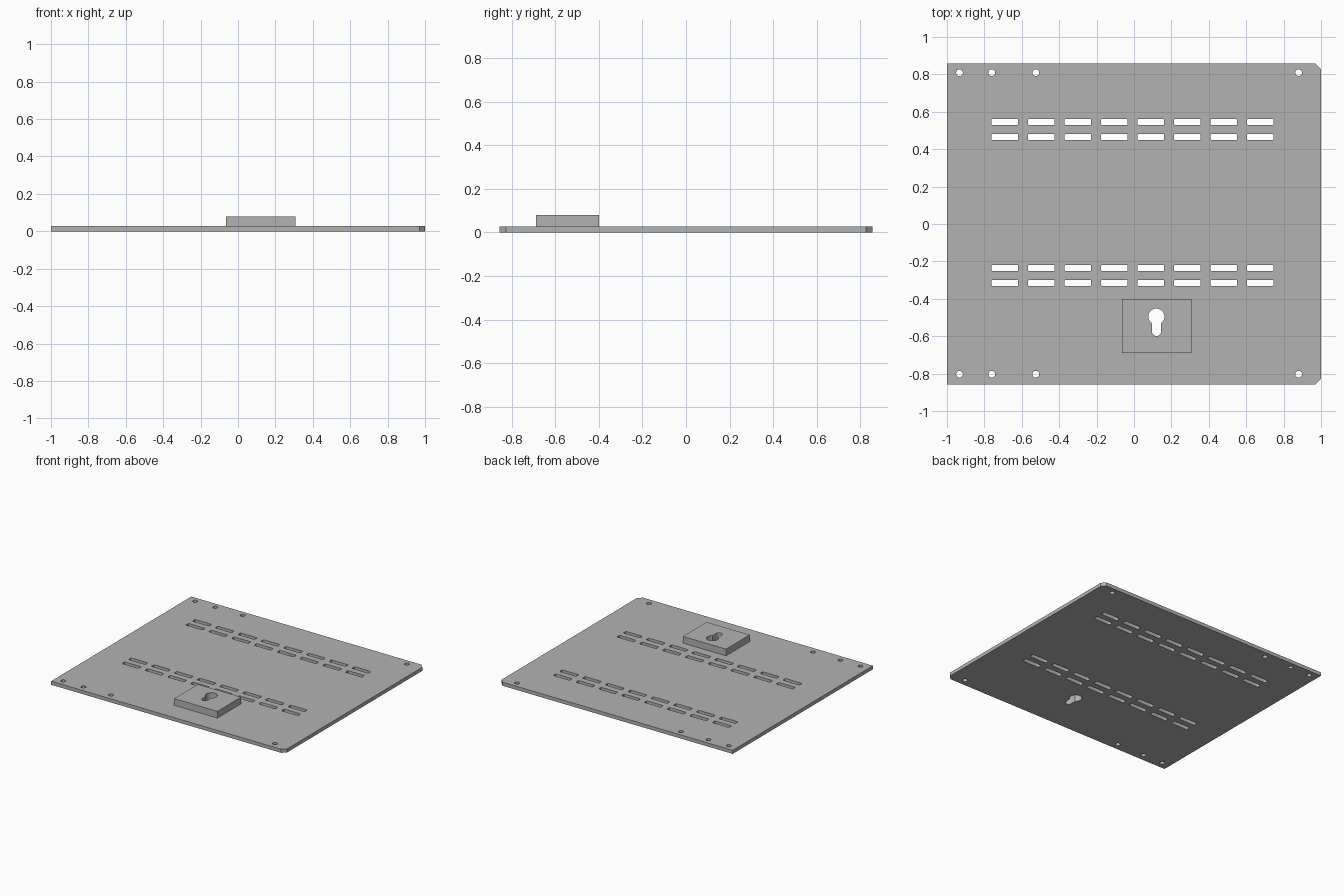
import bpy
from math import pi, sin, cos, asin

if "Cube" in bpy.data.objects:
    bpy.data.objects.remove(bpy.data.objects["Cube"], do_unlink=True)

metal = bpy.data.materials.new("grey metal")
metal.use_nodes = True
grey = (0.45, 0.45, 0.45, 1)
metal.diffuse_color = grey
metal.node_tree.nodes["Principled BSDF"].inputs["Base Color"].default_value = grey


def arc(cx, cy, r, start, end, steps):
    return [(cx + r * cos(start + (end - start) * i / steps),
             cy + r * sin(start + (end - start) * i / steps)) for i in range(steps + 1)]


def circle(cx, cy, r, steps=24):
    return arc(cx, cy, r, 0, 2 * pi, steps)[:-1]


def rounded_slot(cx, cy, w, h, r):
    points = []
    for i, (sx, sy) in enumerate([(1, 1), (-1, 1), (-1, -1), (1, -1)]):
        points += arc(cx + sx * (w / 2 - r), cy + sy * (h / 2 - r), r,
                      i * pi / 2, (i + 1) * pi / 2, 4)
    return points


def keyhole(cx, cy, r, slot_r, drop):
    # Round head joined to a narrower, round-ended slot below it
    half = asin(slot_r / r)
    head = arc(cx, cy, r, -pi / 2 + half, 3 * pi / 2 - half, 28)
    return head + arc(cx, cy - drop, slot_r, pi, 2 * pi, 12)


def sheet(name, loops, z0, z1):
    # Fill an outline with its holes and give it thickness
    curve = bpy.data.curves.new(name, 'CURVE')
    curve.dimensions = '2D'
    curve.fill_mode = 'BOTH'
    curve.extrude = (z1 - z0) / 2
    for points in loops:
        spline = curve.splines.new('POLY')
        spline.points.add(len(points) - 1)
        for p, (x, y) in zip(spline.points, points):
            p.co = (x, y, 0, 1)
        spline.use_cyclic_u = True
    obj = bpy.data.objects.new(name, curve)
    bpy.context.collection.objects.link(obj)
    obj.location.z = (z0 + z1) / 2
    bpy.ops.object.select_all(action='DESELECT')
    obj.select_set(True)
    bpy.context.view_layer.objects.active = obj
    bpy.ops.object.convert(target='MESH')
    obj = bpy.context.object
    # Weld the caps to the walls and face everything outward
    bpy.ops.object.mode_set(mode='EDIT')
    bpy.ops.mesh.select_all(action='SELECT')
    bpy.ops.mesh.remove_doubles(threshold=0.0001)
    bpy.ops.mesh.normals_make_consistent(inside=False)
    bpy.ops.object.mode_set(mode='OBJECT')
    bpy.ops.object.shade_smooth_by_angle()
    obj.data.materials.clear()
    obj.data.materials.append(metal)
    return obj


W, D, C = 1.0, 0.857, 0.03
THICK = 0.028
lock_hole = keyhole(0.12, -0.495, 0.043, 0.024, 0.08)

# Panel outline with two clipped corners on the left side
panel = [(-W, -D), (W - C, -D), (W, -D + C), (W, D - C), (W - C, D), (-W, D)]
vents = [rounded_slot(-0.69 + 0.195 * i, y, 0.142, 0.033, 0.006)
         for y in (0.545, 0.465, -0.235, -0.315) for i in range(8)]
screw_holes = [circle(x, y, 0.018) for x in (-0.933, -0.76, -0.525, 0.88)
               for y in (0.809, -0.803)]
sheet("vented_panel", [panel, lock_hole] + vents + screw_holes, 0, THICK)

# Raised lock block
block = [(-0.063, -0.69), (0.307, -0.69), (0.307, -0.4), (-0.063, -0.4)]
sheet("lock_block", [block, lock_hole], THICK, 0.08)
